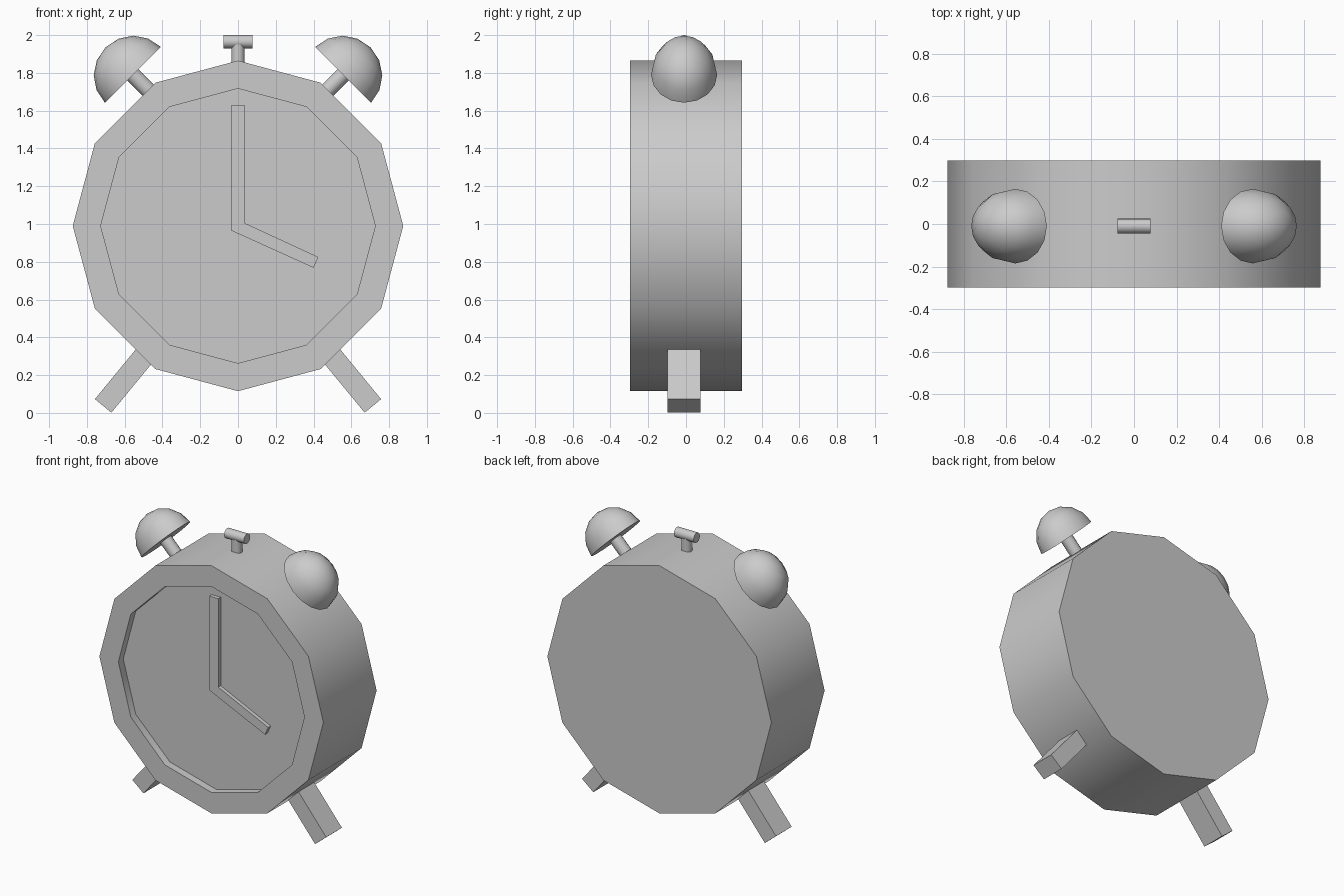
import bpy, bmesh, math
from mathutils import Matrix, Vector

if "Cube" in bpy.data.objects:
    bpy.data.objects.remove(bpy.data.objects["Cube"])

Y0 = -0.01  # centre line of the attached parts


def finish(name, bm, mirror=False, smooth=True):
    bmesh.ops.recalc_face_normals(bm, faces=bm.faces[:])
    me = bpy.data.meshes.new(name)
    bm.to_mesh(me)
    bm.free()
    ob = bpy.data.objects.new(name, me)
    bpy.context.collection.objects.link(ob)
    if mirror:
        ob.modifiers.new("Mirror", 'MIRROR')
    if smooth:
        bpy.ops.object.select_all(action='DESELECT')
        ob.select_set(True)
        bpy.context.view_layer.objects.active = ob
        bpy.ops.object.shade_smooth_by_angle(angle=math.radians(40))
    return ob


def frame(origin, direction):
    """Matrix whose z axis follows direction in the xz plane, y kept as y."""
    z = Vector(direction).normalized()
    y = Vector((0, 1, 0))
    x = y.cross(z)
    return Matrix.Translation(origin) @ Matrix((x, y, z)).transposed().to_4x4()


def rod(name, a, b, r, segs=16, mirror=False):
    a, b = Vector(a), Vector(b)
    bm = bmesh.new()
    bmesh.ops.create_cone(bm, cap_ends=True, segments=segs, radius1=r, radius2=r,
                          depth=(b - a).length, matrix=frame((a + b) / 2, b - a))
    return finish(name, bm, mirror)


# Clock case: twelve-sided drum with a shallow recessed dial
bm = bmesh.new()
rings = []
for r, y in ((0.875, 0.297), (0.875, -0.297), (0.727, -0.297), (0.727, -0.242)):
    rings.append([bm.verts.new((r * math.sin(i * math.pi / 6), y,
                                0.99 + r * math.cos(i * math.pi / 6))) for i in range(12)])
for p, q in zip(rings, rings[1:]):
    for i in range(12):
        j = (i + 1) % 12
        bm.faces.new((p[i], p[j], q[j], q[i]))
bm.faces.new(rings[0])
bm.faces.new(rings[-1])
finish("clock_case", bm)

# Clock hands: one bent bar lying on the dial
bm = bmesh.new()
outline = [(-0.035, 1.63), (0.035, 1.63), (0.035, 1.005),
           (0.425, 0.825), (0.40, 0.768), (-0.035, 0.965)]
face = bm.faces.new([bm.verts.new((x, -0.27, z)) for x, z in outline])
ext = bmesh.ops.extrude_face_region(bm, geom=[face])
bmesh.ops.translate(bm, vec=(0, 0.029, 0),
                    verts=[v for v in ext['geom'] if isinstance(v, bmesh.types.BMVert)])
finish("clock_hands", bm, smooth=False)

# Bells: slightly narrow half domes tilted outwards
bm = bmesh.new()
bmesh.ops.create_uvsphere(bm, u_segments=16, v_segments=8, radius=1)
cut = bmesh.ops.bisect_plane(bm, geom=bm.verts[:] + bm.edges[:] + bm.faces[:], dist=1e-4,
                             plane_co=(0, 0, 0), plane_no=(0, 0, 1), clear_inner=True)
bmesh.ops.holes_fill(bm, edges=[e for e in bm.edges if e.is_boundary], sides=0)
bm.transform(frame((0.557, Y0, 1.79), (1, 0, 1)) @ Matrix.Diagonal((0.209, 0.175, 0.205, 1)))
finish("bells", bm, mirror=True)
rod("bell_posts", (0.46, Y0, 1.693), (0.565, Y0, 1.798), 0.043, mirror=True)

# Top button: short stem and crosswise knob
rod("button_stem", (0, Y0, 1.82), (0, Y0, 1.95), 0.035)
rod("button_knob", (-0.077, Y0, 1.965), (0.077, Y0, 1.965), 0.035)

# Feet: splayed square bars
bm = bmesh.new()
start, end = Vector((0.46, Y0, 0.346)), Vector((0.714, Y0, 0.037))
bmesh.ops.create_cube(bm, size=1)
bm.transform(frame((start + end) / 2, end - start)
             @ Matrix.Diagonal((0.113, 0.175, (end - start).length, 1)))
finish("feet", bm, mirror=True, smooth=False)
